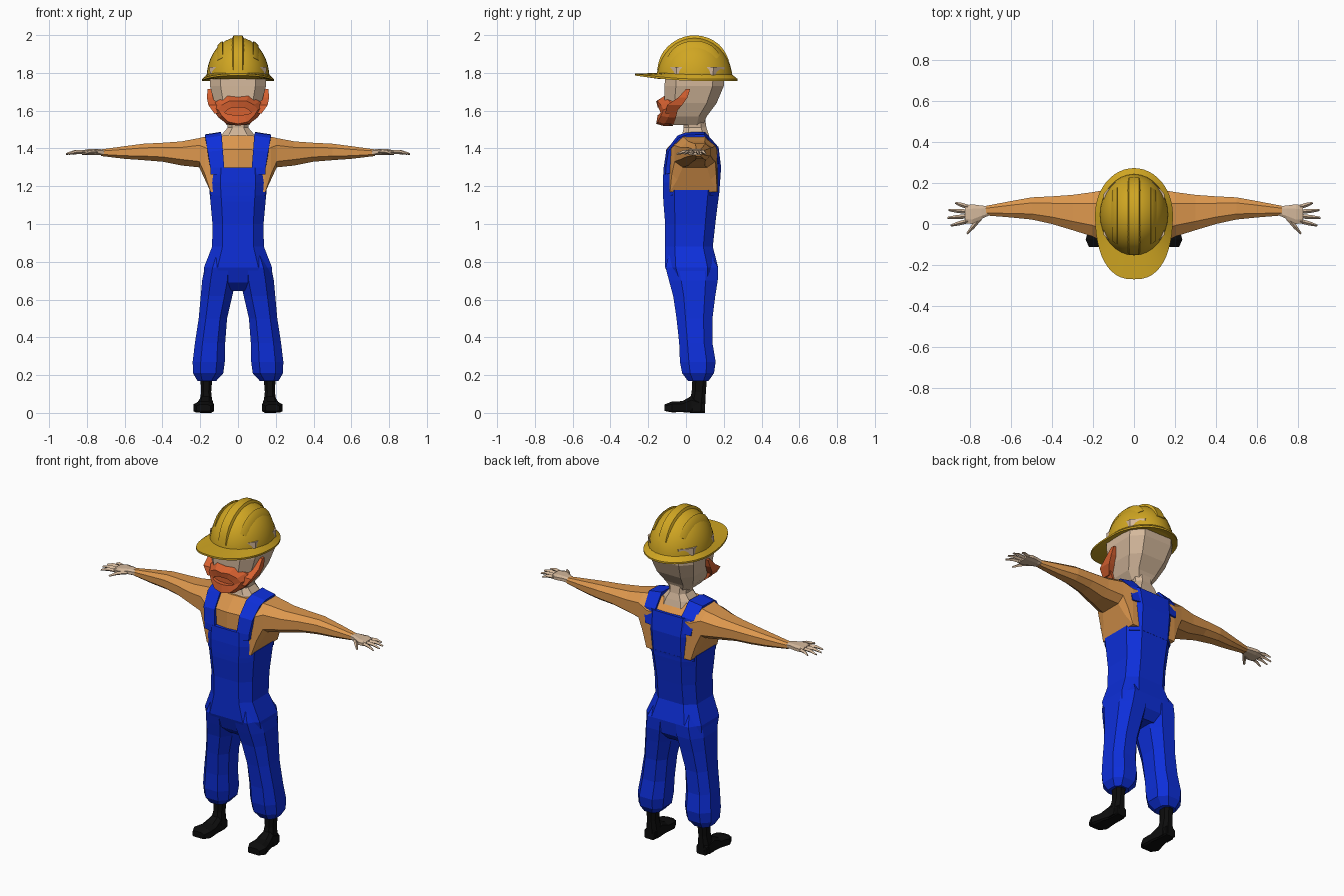
import bpy, bmesh, math
from mathutils import Vector

if "Cube" in bpy.data.objects:
    bpy.data.objects.remove(bpy.data.objects["Cube"])


def material(name, rgb):
    m = bpy.data.materials.new(name)
    m.diffuse_color = (*rgb, 1)
    m.use_nodes = True
    m.node_tree.nodes["Principled BSDF"].inputs["Base Color"].default_value = m.diffuse_color
    return m


BLUE = material("overall_blue", (0.004, 0.028, 0.70))
SHIRT = material("shirt_orange", (0.72, 0.31, 0.075))
SKIN = material("skin", (0.66, 0.48, 0.33))
BEARD = material("beard_red", (0.68, 0.12, 0.03))
YELLOW = material("helmet_yellow", (0.63, 0.38, 0.016))
BLACK = material("boot_black", (0.004, 0.004, 0.004))


def loft(name, rings, mat, smooth=None, closed=False):
    """Skin a list of equal-length point rings and cap the ends."""
    bm = bmesh.new()
    vs = [[bm.verts.new(p) for p in r] for r in rings]
    n = len(rings[0])
    pairs = list(zip(vs, vs[1:])) + ([(vs[-1], vs[0])] if closed else [])
    for a, b in pairs:
        for i in range(n):
            j = (i + 1) % n
            bm.faces.new((a[i], a[j], b[j], b[i]))
    if not closed:
        bm.faces.new(vs[0])
        bm.faces.new(vs[-1])
    bmesh.ops.recalc_face_normals(bm, faces=bm.faces)
    me = bpy.data.meshes.new(name)
    bm.to_mesh(me)
    bm.free()
    me.materials.append(mat)
    ob = bpy.data.objects.new(name, me)
    bpy.context.collection.objects.link(ob)
    if smooth:
        bpy.ops.object.select_all(action='DESELECT')
        ob.select_set(True)
        bpy.context.view_layer.objects.active = ob
        bpy.ops.object.shade_smooth_by_angle(angle=math.radians(smooth))
    return ob


def octagon(a0, a1, b0, b1, k=0.55, low=None):
    """Chamfered box in 2D; k is the flat part, low the flat part at b0."""
    ca, cb, ha, hb = (a0 + a1) / 2, (b0 + b1) / 2, (a1 - a0) / 2, (b1 - b0) / 2
    q = k if low is None else low
    return [(ca - q * ha, b0), (ca + q * ha, b0), (a1, cb - q * hb), (a1, cb + k * hb),
            (ca + k * ha, b1), (ca - k * ha, b1), (a0, cb + k * hb), (a0, cb - q * hb)]


def flat_rings(rows, k=0.55, s=1):
    """Rows of z, x0, x1, y0, y1 become horizontal rings."""
    return [[(s * x, y, z) for x, y in octagon(x0, x1, y0, y1, k)] for z, x0, x1, y0, y1 in rows]


# overalls trunk
loft("overalls_trunk", flat_rings([
    (0.645, -.10, .10, -.03, .12), (.69, -.18, .18, -.08, .16), (.77, -.18, .18, -.11, .17),
    (.88, -.137, .137, -.11, .142), (1.0, -.135, .135, -.11, .155),
    (1.12, -.146, .146, -.12, .17), (1.18, -.152, .152, -.122, .178)], .6), BLUE)

# shirt and both sleeves in one run along x
half = [(0, 1.17, 1.47, -.105, .17, 1), (.145, 1.17, 1.465, -.085, .165, 1),
        (.175, 1.235, 1.462, -.075, .16, .75), (.205, 1.30, 1.455, -.06, .155, .6),
        (.30, 1.31, 1.437, -.03, .142, .5), (.40, 1.33, 1.43, .0, .135, .5),
        (.50, 1.338, 1.425, .022, .13, .5), (.60, 1.345, 1.412, .032, .112, .5),
        (.725, 1.36, 1.395, .042, .088, .5)]
arm = [(-r[0], *r[1:]) for r in reversed(half[1:])] + half
loft("shirt", [[(x, y, z) for y, z in octagon(y0, y1, z0, z1, .5, c)]
               for x, z0, z1, y0, y1, c in arm], SHIRT)

# bib and back panel
for name, rows in (("front_bib", [(1.15, .145, -.122, -.075), (1.22, .15, -.123, -.075),
                                  (1.30, .145, -.118, -.07)]),
                   ("back_panel", [(1.15, .145, .175, .13), (1.30, .15, .186, .14),
                                   (1.41, .162, .172, .13)])):
    loft(name, [[(-w, e, z), (-.62 * w, f, z), (.62 * w, f, z), (w, e, z),
                 (.6 * w, .035, z), (-.6 * w, .035, z)] if z < 1.2 else
                [(-w, e, z), (-.62 * w, f, z), (.62 * w, f, z), (w, e, z),
                 (.6 * w, e * .9, z), (-.6 * w, e * .9, z)] for z, w, f, e in rows], BLUE)

for s, side in ((1, "left"), (-1, "right")):
    # shoulder strap
    strap = [(-.119, 1.26, .07, .145), (-.118, 1.30, .073, .147), (-.104, 1.39, .08, .16),
             (-.045, 1.468, .086, .172), (.0, 1.485, .09, .176), (.10, 1.488, .09, .176),
             (.165, 1.415, .085, .165), (.182, 1.32, .08, .15)]
    rings = []
    for y, z, xi, xo in strap:
        out, inn = Vector((0, y, z)), Vector((0, y, z)).lerp(Vector((0, .035, 1.3)), .25)
        edge = out.lerp(inn, .3)
        rings.append([(s * xi, out.y, out.z), (s * xo, edge.y, edge.z),
                      (s * xo, inn.y, inn.z), (s * xi, inn.y, inn.z)])
    loft(side + "_strap", rings, BLUE)

    # trouser leg
    loft(side + "_leg", flat_rings([
        (.84, .03, .14, -.09, .13), (.77, .01, .176, -.108, .17), (.70, .012, .19, -.09, .168),
        (.62, .03, .197, -.068, .155), (.50, .058, .208, -.05, .14), (.37, .068, .228, -.036, .14),
        (.27, .07, .24, -.032, .157), (.21, .078, .238, -.02, .148), (.17, .115, .215, .01, .12)],
        .5, s), BLUE)

    # boot: shaft down to the ankle, then forward to the toe
    loft(side + "_boot_shaft", flat_rings([
        (.20, .135, .20, .035, .112), (.11, .142, .195, .03, .105),
        (.05, .135, .205, .015, .102), (.005, .135, .21, .01, .1)], .5, s), BLACK)
    loft(side + "_boot_foot", [[(s * x, y, z) for x, z in octagon(x0, x1, z0, z1, .5, .8)]
                               for y, x0, x1, z0, z1 in [
        (.10, .14, .203, .0, .06), (.03, .135, .207, .0, .09), (-.02, .13, .22, .004, .062),
        (-.075, .127, .236, .003, .06), (-.113, .145, .22, .01, .045)]], BLACK)

    # palm, fingers and thumb
    loft(side + "_palm", [[(s * x, y, z) for y, z in octagon(y0, y1, z0, z1)]
                          for x, y0, y1, z0, z1 in [
        (.70, .045, .086, 1.363, 1.393), (.745, .025, .09, 1.366, 1.398),
        (.79, .0, .096, 1.366, 1.397), (.825, .006, .09, 1.366, 1.39)]], SKIN)
    fingers = [((.81, .083), (.872, .103)), ((.815, .06), (.905, .068)),
               ((.815, .038), (.91, .03)), ((.81, .015), (.895, -.008)),
               ((.75, .03), (.815, -.048))]
    for i, (p, q) in enumerate(fingers):
        a, b = Vector((*p, 1.38)), Vector((*q, 1.371))
        n = Vector((a.y - b.y, b.x - a.x, 0)).normalized()
        rings = []
        for t, r in ((0, .011), (.55, .010), (1, .005)):
            c = a.lerp(b, t) + Vector((0, 0, .006 * (t == .55)))
            pts = [c + n * r, c + Vector((0, 0, r)), c - n * r, c - Vector((0, 0, r))]
            rings.append([(s * v.x, v.y, v.z) for v in pts])
        loft(f"{side}_{'thumb' if i == 4 else 'finger_%d' % (i + 1)}", rings, SKIN)

    # sideburn
    loft(side + "_sideburn", [[(s * x0, y0, z), (s * x1, y0, z), (s * x1, y1, z), (s * x0, y1, z)]
                              for z, x0, x1, y0, y1 in [
        (1.585, .08, .125, -.11, -.06), (1.63, .10, .157, -.10, -.02),
        (1.67, .12, .165, -.04, .008), (1.715, .135, .16, .0, .022)]], BEARD)

# neck and head
loft("neck", flat_rings([(1.44, -.10, .10, -.04, .13), (1.475, -.085, .085, -.02, .12),
                         (1.51, -.055, .055, -.012, .108), (1.57, -.06, .06, -.02, .10)]), SKIN)
loft("head", flat_rings([
    (1.525, -.06, .06, -.09, .09), (1.57, -.095, .095, -.11, .11), (1.64, -.125, .125, -.113, .162),
    (1.73, -.148, .148, -.113, .2), (1.83, -.15, .15, -.11, .205)], .62), SKIN)

# beard: outline on the face, raised ridge, recessed mouth
outer = [(0, 1.52), (.06, 1.53), (.105, 1.565), (.142, 1.62), (.115, 1.65), (.055, 1.678), (0, 1.672)]
ridge = [(0, 1.53), (.05, 1.54), (.085, 1.572), (.105, 1.605), (.085, 1.63), (.045, 1.652), (0, 1.65)]
mouth = [(0, 1.577), (.03, 1.578), (.055, 1.582), (.07, 1.59), (.055, 1.605), (.03, 1.617), (0, 1.618)]


def face_ring(pts, y, bend):
    full = pts + [(-x, z) for x, z in reversed(pts[1:-1])]
    return [(x, y + bend * x * x, z) for x, z in full]


loft("beard", [face_ring(outer, -.07, 1.5), face_ring(outer, -.122, 2.6),
               face_ring(ridge, -.158, 3.5), face_ring(mouth, -.15, 3),
               face_ring(mouth, -.125, 1)], BEARD)

# helmet shell
CX, CY, CZ = .167, .045, 1.77
RX, RY, RZ = .167, .2, .218
N = 32
shell = []
for i in range(10):
    t = i / 9 * math.radians(86)
    shell.append([(RX * math.cos(t) * math.cos(a), CY + RY * math.cos(t) * math.sin(a),
                   CZ + RZ * math.sin(t)) for a in (k * math.tau / N for k in range(N))])
loft("helmet_shell", shell, YELLOW, 40)


# raised ribs that follow the shell from front to back
def rib(name, x0, x1, t0, t1, lift):
    rings = []
    for i in range(17):
        t = math.radians(t0 + (t1 - t0) * i / 16)
        up = lift * min(1, 4 * min(i, 16 - i) / 16 + .3)
        ring = []
        for x, h in ((x0, -.02), (x0 + .2 * (x1 - x0), up), (x1 - .2 * (x1 - x0), up), (x1, -.02)):
            k = math.sqrt(1 - (x / RX) ** 2)
            ring.append((x, CY - (RY * k + h) * math.cos(t), CZ + (RZ * k + h) * math.sin(t)))
        rings.append(ring)
    loft(name, rings, YELLOW, 40)


rib("helmet_centre_rib", -.04, .04, 12, 155, .013)
for s, side in ((1, "left"), (-1, "right")):
    rib(side + "_helmet_rib", s * .075, s * .115, 35, 140, .011)

# brim with a longer visor at the front
brim = []
for k in range(48):
    a = k * math.tau / 48
    c, q = math.cos(a), math.sin(a)
    if q < 0:
        ox = .19 * math.copysign(abs(c) ** .8, c)
        oy = CY - .315 * abs(q) ** .9
    else:
        ox, oy = .19 * c, CY + .228 * q
    oz = 1.762 + .028 * max(0, -q) ** 1.5
    ix, iy = .155 * c, CY + .188 * q
    brim.append([(ix, iy, 1.768), (ix, iy, 1.80), (ox, oy, oz + .006), (ox, oy, oz - .004)])
loft("helmet_brim", brim, YELLOW, 40, closed=True)
